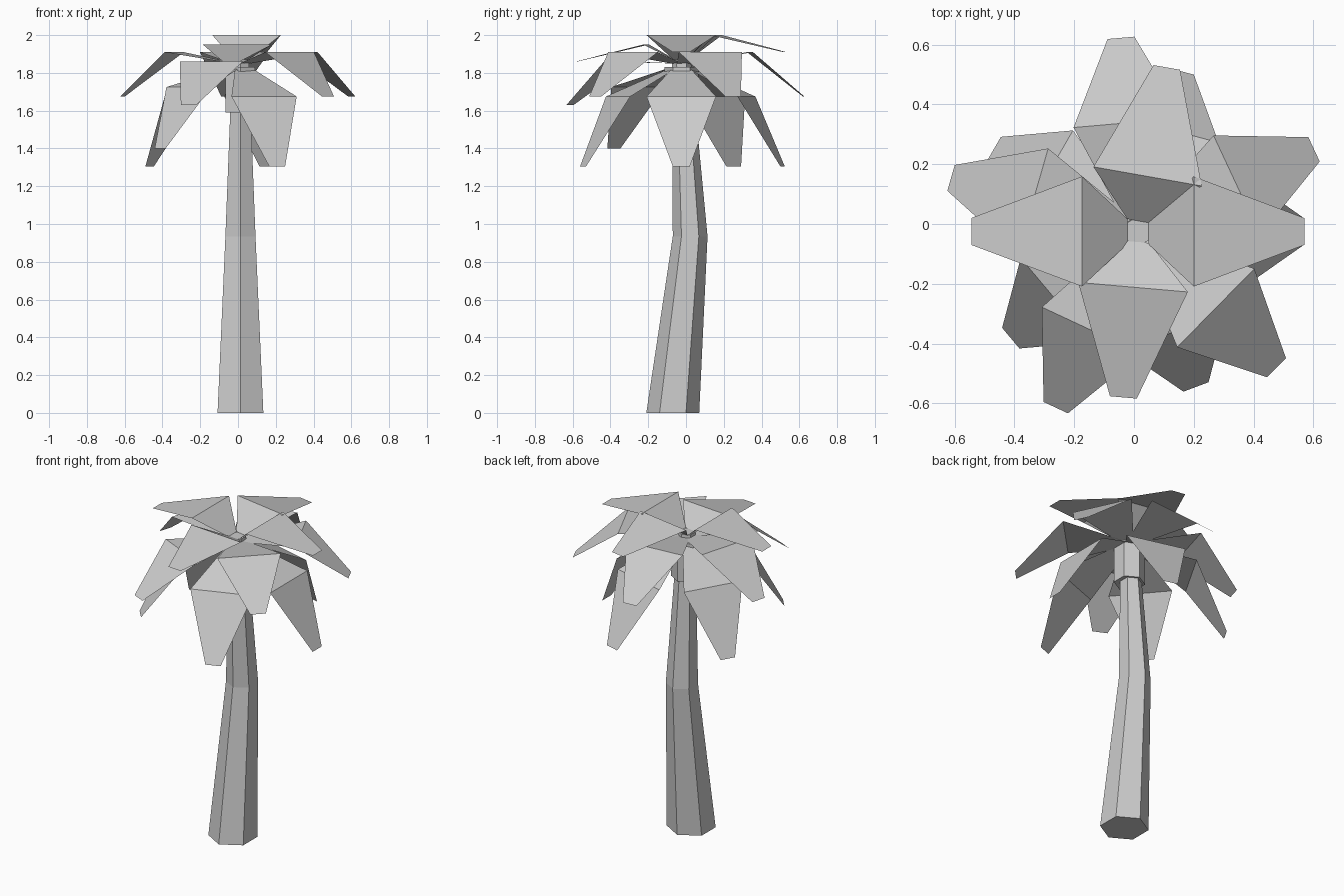
import bpy
import bmesh
from math import cos, sin, pi, radians
from mathutils import Vector

cube = bpy.data.objects.get("Cube")
if cube:
    bpy.data.objects.remove(cube, do_unlink=True)

GREY = (0.6, 0.6, 0.6, 1.0)
grey = bpy.data.materials.new("plain_grey")
grey.use_nodes = True
grey.diffuse_color = GREY
grey.node_tree.nodes["Principled BSDF"].inputs["Base Color"].default_value = GREY

CROWN_X, CROWN_Y = 0.013, -0.025


def add_object(name, bm):
    mesh = bpy.data.meshes.new(name)
    bm.to_mesh(mesh)
    bm.free()
    mesh.materials.append(grey)
    obj = bpy.data.objects.new(name, mesh)
    bpy.context.collection.objects.link(obj)
    return obj


def hex_column(name, sections):
    """Six-sided column through sections of (centre y, z, radius)."""
    bm = bmesh.new()
    rings = []
    for cy, z, r in sections:
        angles = [pi / 2 + i * pi / 3 for i in range(6)]
        rings.append([bm.verts.new((CROWN_X + r * cos(a), cy + r * sin(a), z)) for a in angles])
    for low, high in zip(rings, rings[1:]):
        for i in range(6):
            j = (i + 1) % 6
            bm.faces.new((low[i], low[j], high[j], high[i]))
    bm.faces.new(rings[0][::-1])
    bm.faces.new(rings[-1])
    return add_object(name, bm)


def frond(name, angle, profile):
    """Folded leaf sheet through (reach, half width, z) stations."""
    a = radians(angle)
    out, side = Vector((cos(a), sin(a), 0)), Vector((-sin(a), cos(a), 0))
    centre = Vector((CROWN_X, CROWN_Y, 0))
    bm = bmesh.new()
    rows = []
    for reach, half, z in profile:
        p = centre + out * reach + Vector((0, 0, z))
        rows.append([bm.verts.new(p - side * half), bm.verts.new(p + side * half)])
    for (r0, l0), (r1, l1) in zip(rows, rows[1:]):
        bm.faces.new((r0, r1, l1, l0))
    return add_object(name, bm)


# Bent trunk and the collar under the leaves
hex_column("trunk", [(-0.07, 0, 0.14), (0.022, 0.935, 0.092), (CROWN_Y, 1.87, 0.05)])
hex_column("collar", [(CROWN_Y, 1.59, 0.09), (CROWN_Y, 1.83, 0.09)])

# Leaf layers: root z, (mid reach, z), (tip reach, z), then (angle, mid lift, tip lift)
layers = {
    "upper_frond": (1.87, (0.187, 2.0), (0.557, 1.91),
                    [(0, 0, 0), (80, 0, 0), (180, 0, 0), (265, -0.05, -0.05)]),
    "middle_frond": (1.85, (0.365, 1.91), (0.65, 1.675),
                     [(25, 0, 0), (95, 0, 0), (164, 0, 0), (245, -0.05, -0.045), (315.5, 0, 0)]),
    "lower_frond": (1.83, (0.357, 1.675), (0.555, 1.305),
                    [(0, 0, 0), (75, 0, 0), (150, 0, 0), (220, 0.05, 0.095), (290.5, 0, 0)]),
}
for name, (root_z, mid, tip, leaves) in layers.items():
    for n, (angle, mid_lift, tip_lift) in enumerate(leaves, 1):
        frond(f"{name}_{n}", angle, [(0.035, 0.042, root_z),
                                     (mid[0], 0.184, mid[1] + mid_lift),
                                     (tip[0], 0.045, tip[1] + tip_lift)])
